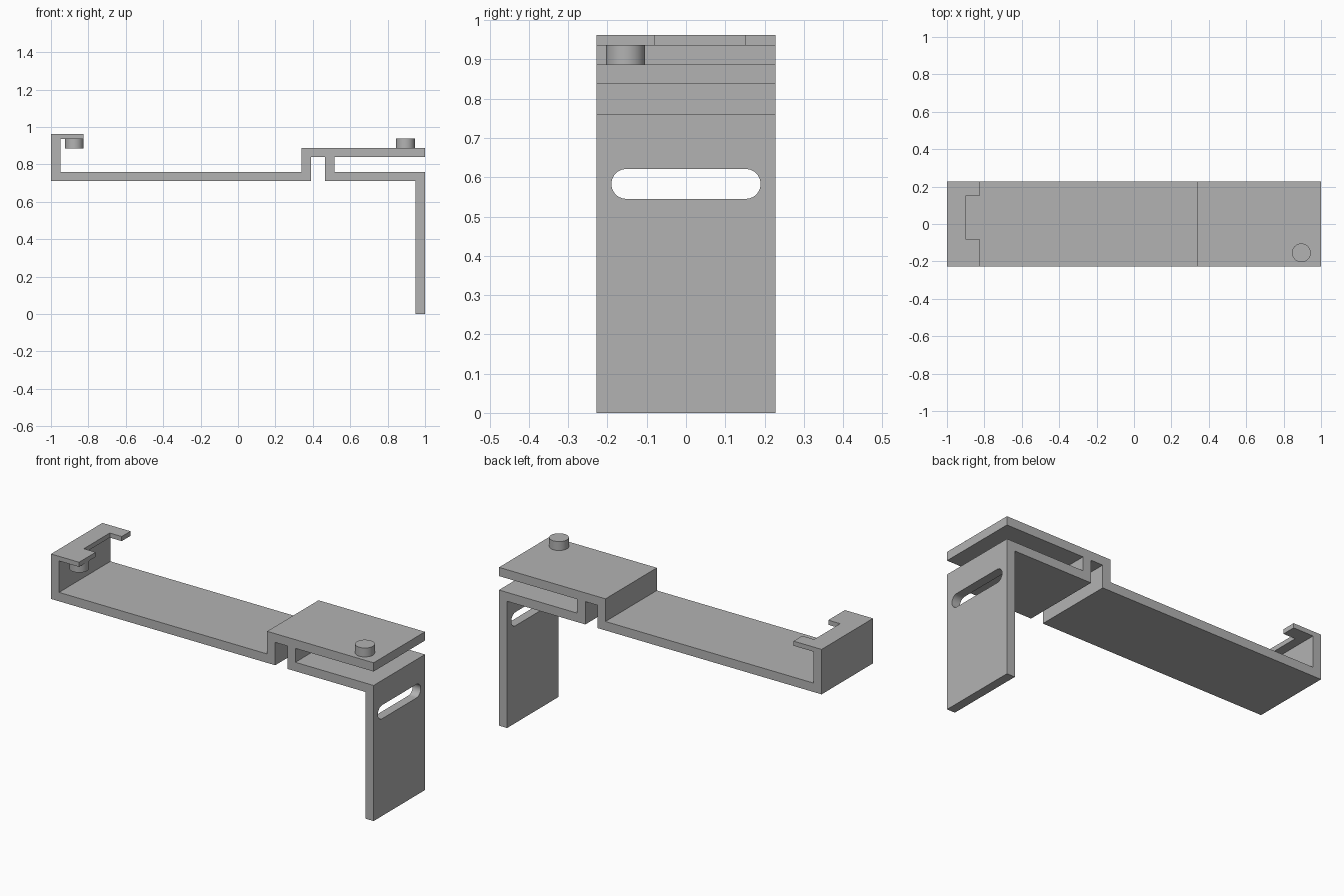
import bpy, bmesh, math
from mathutils import Vector

cube = bpy.data.objects.get("Cube")
if cube:
    bpy.data.objects.remove(cube, do_unlink=True)

GREY = (0.45, 0.45, 0.45, 1)
grey = bpy.data.materials.new("plain grey")
grey.use_nodes = True
grey.diffuse_color = GREY
grey.node_tree.nodes["Principled BSDF"].inputs["Base Color"].default_value = GREY


def prism(name, points, direction):
    """Extrude a closed outline along a direction."""
    bm = bmesh.new()
    face = bm.faces.new([bm.verts.new(p) for p in points])
    result = bmesh.ops.extrude_face_region(bm, geom=[face])
    verts = [g for g in result["geom"] if isinstance(g, bmesh.types.BMVert)]
    bmesh.ops.translate(bm, verts=verts, vec=Vector(direction))
    bmesh.ops.recalc_face_normals(bm, faces=bm.faces)
    mesh = bpy.data.meshes.new(name)
    bm.to_mesh(mesh)
    bm.free()
    mesh.materials.append(grey)
    obj = bpy.data.objects.new(name, mesh)
    bpy.context.collection.objects.link(obj)
    return obj


def activate(obj):
    bpy.ops.object.select_all(action="DESELECT")
    obj.select_set(True)
    bpy.context.view_layer.objects.active = obj


def cut(obj, cutter):
    """Subtract a helper solid, then discard it."""
    cutter.hide_render = True
    mod = obj.modifiers.new("cut", "BOOLEAN")
    mod.operation = "DIFFERENCE"
    mod.solver = "EXACT"
    mod.object = cutter
    activate(obj)
    bpy.ops.object.modifier_apply(modifier=mod.name)
    bpy.data.objects.remove(cutter, do_unlink=True)


def pin(name, x, z):
    bpy.ops.mesh.primitive_cylinder_add(vertices=48, radius=0.05, depth=0.05,
                                        location=(x, -0.154, z))
    obj = bpy.context.object
    obj.name = name
    obj.data.materials.append(grey)
    bpy.ops.object.shade_smooth_by_angle(angle=math.radians(30))


# Bent strip: hooked end, long shelf, raised step, folded-back plate and leg
HALF = 0.2275
profile = [
    (-1, 0.71), (0.39, 0.71), (0.39, 0.838), (0.465, 0.838), (0.465, 0.71),
    (0.95, 0.71), (0.95, 0), (1, 0), (1, 0.76), (0.515, 0.76),
    (0.515, 0.838), (1, 0.838), (1, 0.887), (0.34, 0.887), (0.34, 0.76),
    (-0.95, 0.76), (-0.95, 0.936), (-0.826, 0.936), (-0.826, 0.962), (-1, 0.962),
]
bracket = prism("bent_bracket", [(x, -HALF, z) for x, z in profile], (0, 2 * HALF, 0))

# Notch in the hooked lip
notch = [(-0.9, -0.08), (-0.7, -0.08), (-0.7, 0.15), (-0.9, 0.15)]
cut(bracket, prism("notch_cutter", [(x, y, 0.92) for x, y in notch], (0, 0, 0.1)))

# Rounded slot through the leg
RADIUS, REACH, STEPS = 0.038, 0.152, 20
slot = []
for side in (1, -1):
    for i in range(STEPS + 1):
        a = math.pi * (i / STEPS - 0.5)
        slot.append((0.9, side * (REACH + RADIUS * math.cos(a)),
                     0.583 + side * RADIUS * math.sin(a)))
cut(bracket, prism("slot_cutter", slot, (0.2, 0, 0)))
activate(bracket)
bpy.ops.object.shade_smooth_by_angle(angle=math.radians(30))

# Round pins: one hanging under the lip, one standing on the upper plate
pin("lip_pin", -0.876, 0.911)
pin("plate_pin", 0.895, 0.912)
